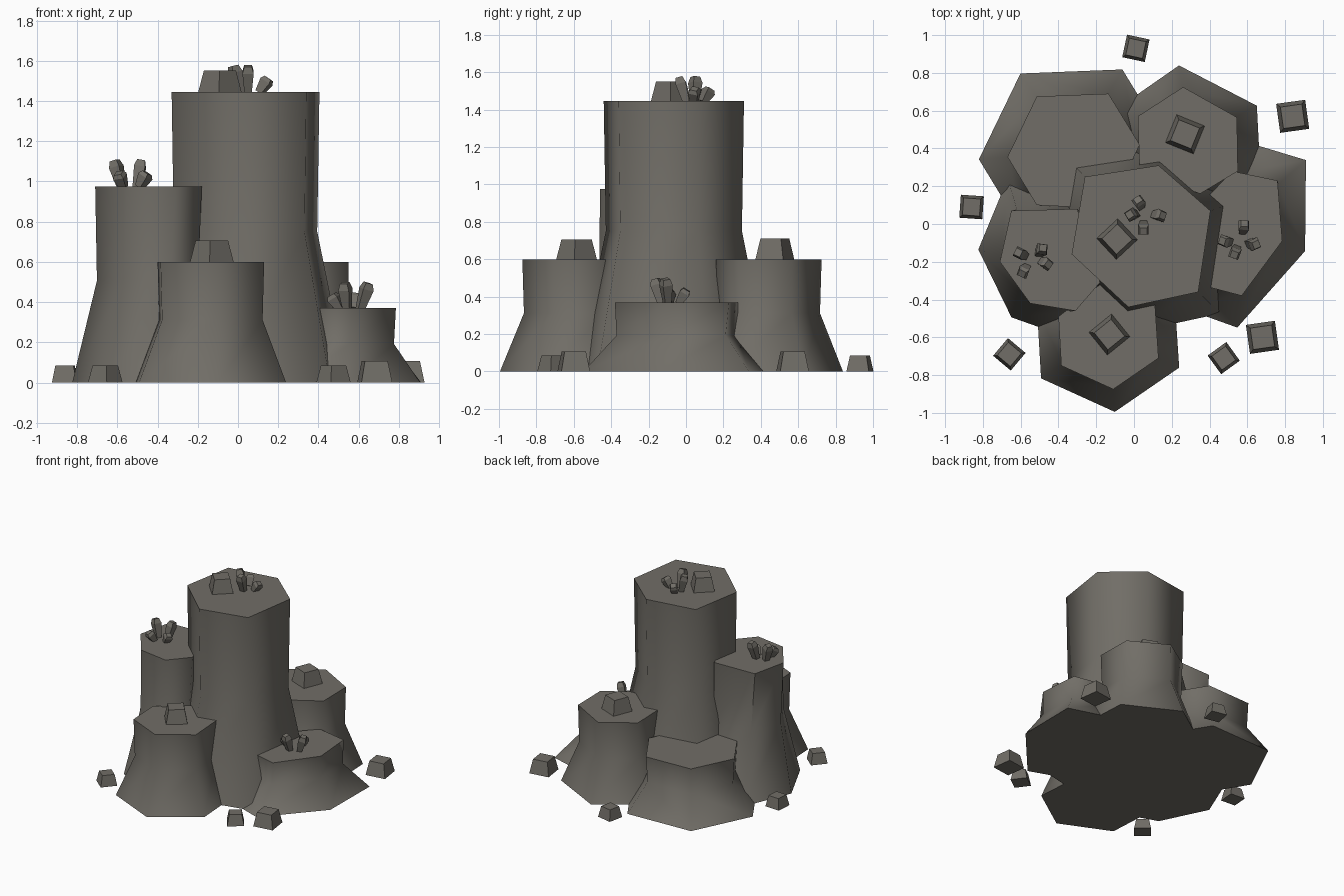
import bpy, bmesh, math
from mathutils import Vector, Matrix

if "Cube" in bpy.data.objects:
    bpy.data.objects.remove(bpy.data.objects["Cube"])

rock = bpy.data.materials.new("rock")
rock.diffuse_color = (0.165, 0.155, 0.135, 1)
rock.use_nodes = True
rock.node_tree.nodes["Principled BSDF"].inputs["Base Color"].default_value = rock.diffuse_color


def loft(name, rings, smooth=False):
    """Closed solid through a stack of rings with equal point counts."""
    bm = bmesh.new()
    loops = [[bm.verts.new(p) for p in ring] for ring in rings]
    n = len(loops[0])
    for a, b in zip(loops, loops[1:]):
        for i in range(n):
            j = (i + 1) % n
            bm.faces.new((a[i], a[j], b[j], b[i]))
    bm.faces.new(loops[0])
    bm.faces.new(loops[-1])
    bmesh.ops.recalc_face_normals(bm, faces=bm.faces)
    me = bpy.data.meshes.new(name)
    bm.to_mesh(me)
    bm.free()
    me.materials.append(rock)
    ob = bpy.data.objects.new(name, me)
    bpy.context.collection.objects.link(ob)
    if smooth:
        bpy.ops.object.select_all(action='DESELECT')
        ob.select_set(True)
        bpy.context.view_layer.objects.active = ob
        bpy.ops.object.shade_smooth_by_angle(angle=math.radians(75))
    return ob


def column(name, centre, height, flare, twist, outline):
    """Six-sided pillar: straight upper half, flared foot."""
    c = Vector(centre)
    rings = []
    for z, k, turn in ((0, flare, twist), (height * 0.52, 0.97, twist / 2), (height, 1, 0)):
        rot = Matrix.Rotation(math.radians(turn), 2)
        ring = []
        for p in outline:
            q = c + rot @ (Vector(p) - c) * k
            ring.append((q.x, q.y, z))
        rings.append(ring)
    loft(name, rings, True)


def square(x, y, z, side, turn):
    r = side / math.sqrt(2)
    return [(x + r * math.cos(math.radians(turn + 45 + 90 * i)),
             y + r * math.sin(math.radians(turn + 45 + 90 * i)), z) for i in range(4)]


def boulder(name, x, y, z, side, turn):
    loft(name, [square(x, y, z - 0.002 if z else 0, side, turn),
                square(x, y, z + side * 0.69, side * 0.74, turn)])


def crystal(name, base, tip, turn):
    """Leaning four-sided shard, widest near the tip."""
    base, tip = Vector(base), Vector(tip)
    axis = tip - base
    rot = axis.to_track_quat('Z', 'Y').to_matrix()
    rings = []
    for t, w in ((-0.05, 0.035), (0.72, 0.056), (0.96, 0.038)):
        rings.append([base + axis * t + rot @ Vector(p) for p in square(0, 0, 0, w, turn)])
    loft(name, rings)


# Rock columns
column("centre_column", (0.03, -0.06), 1.445, 1.38, 0,
       [(0.13, 0.31), (-0.26, 0.25), (-0.33, -0.16), (-0.03, -0.44), (0.34, -0.36), (0.405, 0.07)])
column("left_column", (-0.455, -0.2), 0.975, 1.47, -10,
       [(-0.30, 0.08), (-0.65, 0.07), (-0.71, -0.20), (-0.55, -0.42), (-0.31, -0.46), (-0.18, -0.31)])
column("front_column", (-0.13, -0.59), 0.6, 1.42, 0,
       [(0.13, -0.71), (0.11, -0.41), (-0.18, -0.32), (-0.40, -0.49), (-0.385, -0.75), (-0.11, -0.875)])
column("back_right_column", (0.28, 0.45), 0.6, 1.42, 2,
       [(0.26, 0.725), (0.02, 0.57), (0.03, 0.28), (0.35, 0.16), (0.55, 0.28), (0.545, 0.565)])
column("right_column", (0.53, -0.05), 0.37, 1.5, -5,
       [(0.785, -0.09), (0.76, 0.23), (0.52, 0.28), (0.30, 0.05), (0.38, -0.33), (0.57, -0.38)])
column("back_left_column", (-0.31, 0.385), 0.42, 1.42, 0,
       [(-0.67, 0.355), (-0.515, 0.675), (-0.135, 0.69), (0.03, 0.42), (-0.13, 0.08), (-0.515, 0.10)])

# Boulders on the columns and around the foot
for i, b in enumerate([(-0.09, -0.08, 1.445, 0.153, 43), (-0.13, -0.585, 0.6, 0.155, 39),
                       (0.27, 0.475, 0.6, 0.16, -22), (0.01, 0.93, 0, 0.122, -12),
                       (0.84, 0.57, 0, 0.155, 8), (0.68, -0.60, 0, 0.155, 8),
                       (0.475, -0.71, 0, 0.122, 36), (-0.66, -0.69, 0, 0.122, 50),
                       (-0.86, 0.09, 0, 0.122, -4)]):
    boulder(f"boulder_{i + 1}", *b)

# Crystal clusters: foot height, then tip position and height of each shard
clusters = {
    "centre_crystal": (1.445, [(0.05, -0.04, 0.135), (-0.025, 0.05, 0.135), (0.155, 0.045, 0.07), (0.02, 0.13, 0.07)]),
    "left_crystal": (0.975, [(-0.615, -0.15, 0.135), (-0.48, -0.125, 0.135), (-0.45, -0.215, 0.07), (-0.595, -0.265, 0.07)]),
    "right_crystal": (0.37, [(0.53, -0.165, 0.13), (0.65, -0.11, 0.13), (0.465, -0.09, 0.07), (0.585, 0.005, 0.07)]),
}
for name, (z, tips) in clusters.items():
    cx = sum(t[0] for t in tips) / 4
    cy = sum(t[1] for t in tips) / 4
    for i, (x, y, h) in enumerate(tips):
        base = (cx + (x - cx) * 0.55, cy + (y - cy) * 0.55, z)
        crystal(f"{name}_{i + 1}", base, (x, y, z + h), i * 35)
